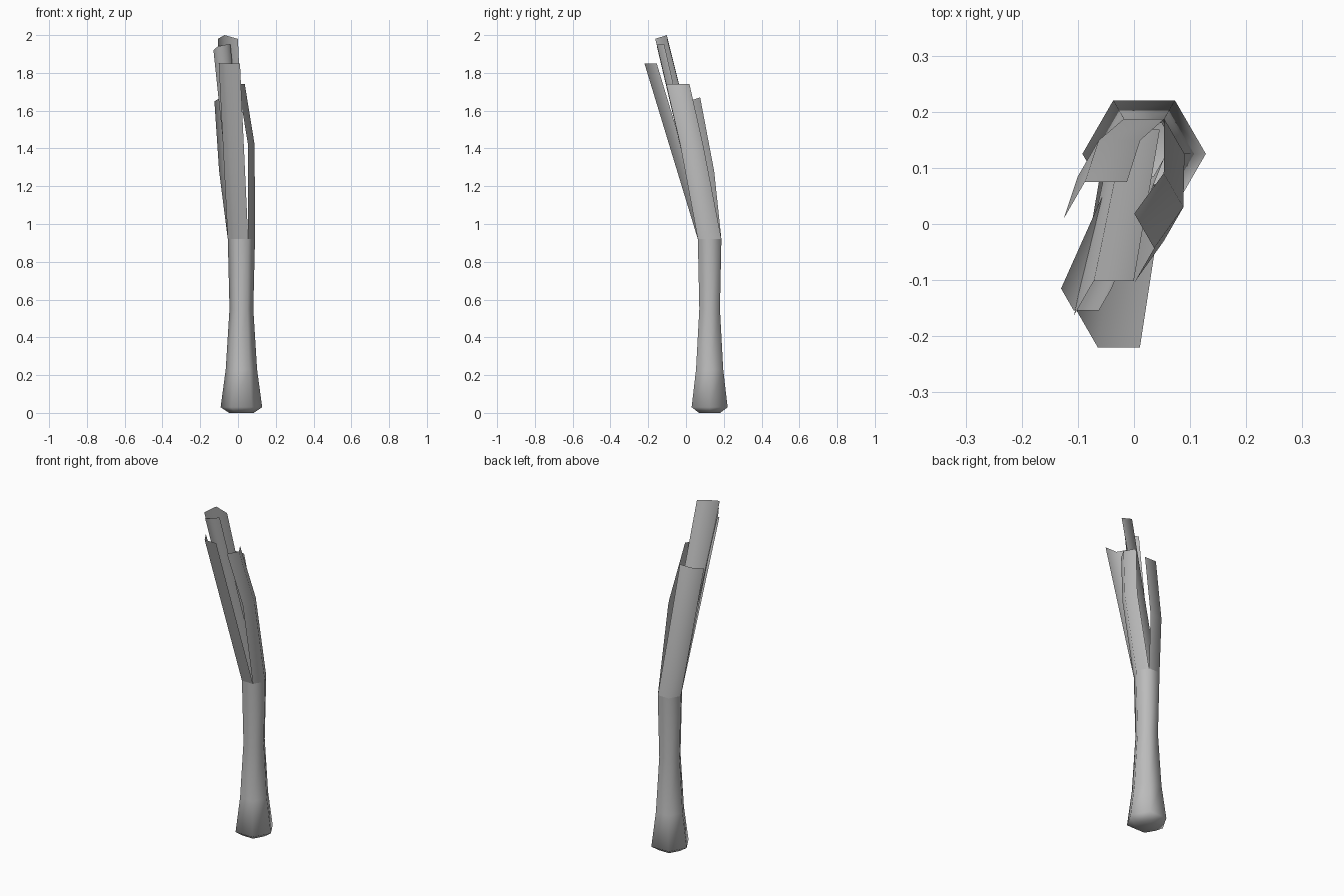
import bpy, bmesh, math

cube = bpy.data.objects.get("Cube")
if cube:
    bpy.data.objects.remove(cube, do_unlink=True)

grey = bpy.data.materials.new("plain_grey")
grey.use_nodes = True
colour = (0.5, 0.5, 0.5, 1)
grey.diffuse_color = colour
grey.node_tree.nodes["Principled BSDF"].inputs["Base Color"].default_value = colour


def loft(name, rings, angles, tips=None, closed=False):
    """Skin a sheet or tube through rings given as (x, y, z, radius)."""
    bm = bmesh.new()
    rows = []
    for n, (x, y, z, r) in enumerate(rings):
        row = []
        for k, a in enumerate(angles):
            t = math.radians(a)
            drop = tips[k] if tips and n == len(rings) - 1 else 0
            row.append(bm.verts.new((x + r * math.cos(t), y + r * math.sin(t), z - drop)))
        rows.append(row)
    count = len(angles)
    for low, high in zip(rows, rows[1:]):
        for k in range(count if closed else count - 1):
            j = (k + 1) % count
            bm.faces.new((low[k], low[j], high[j], high[k]))
    if closed:
        bm.faces.new(rows[0][::-1])
    mesh = bpy.data.meshes.new(name)
    bm.to_mesh(mesh)
    bm.free()
    mesh.materials.append(grey)
    obj = bpy.data.objects.new(name, mesh)
    bpy.context.collection.objects.link(obj)
    bpy.ops.object.select_all(action='DESELECT')
    obj.select_set(True)
    bpy.context.view_layer.objects.active = obj
    bpy.ops.object.shade_smooth_by_angle(angle=math.radians(75))
    return obj


# Six-sided stem with a bulb at the foot
stem = [(0, 0.065), (0.03, 0.11), (0.23, 0.083), (0.55, 0.063), (0.92, 0.072)]
loft("stem", [(0.018, 0.125, z, r) for z, r in stem], range(0, 360, 60), closed=True)

# Three outer leaves that together continue the stem wall
collar = (0.018, 0.125, 0.92, 0.072)
loft("left_leaf", [collar, (0.018, 0.03, 1.42, 0.07), (-0.035, -0.043, 1.74, 0.071)],
     (-60, 0, 60))
loft("front_leaf", [collar, (-0.027, -0.155, 1.85, 0.075)], (180, 240, 300))
loft("back_leaf", [collar, (-0.026, 0.085, 1.28, 0.074), (-0.05, 0.01, 1.67, 0.075)],
     (60, 120, 180), tips=(0, 0, 0.02))

# Two inner leaves rising out of the stem
loft("tall_leaf", [(0.015, 0.115, 0.92, 0.062), (-0.036, -0.163, 2.0, 0.071)],
     (60, 120, 180), tips=(0.02, 0, 0.02))
loft("inner_leaf", [(0.015, 0.12, 0.92, 0.04), (-0.085, -0.115, 1.95, 0.045)],
     (180, 240, 300, 360), tips=(0.03, 0.01, 0, 0))
